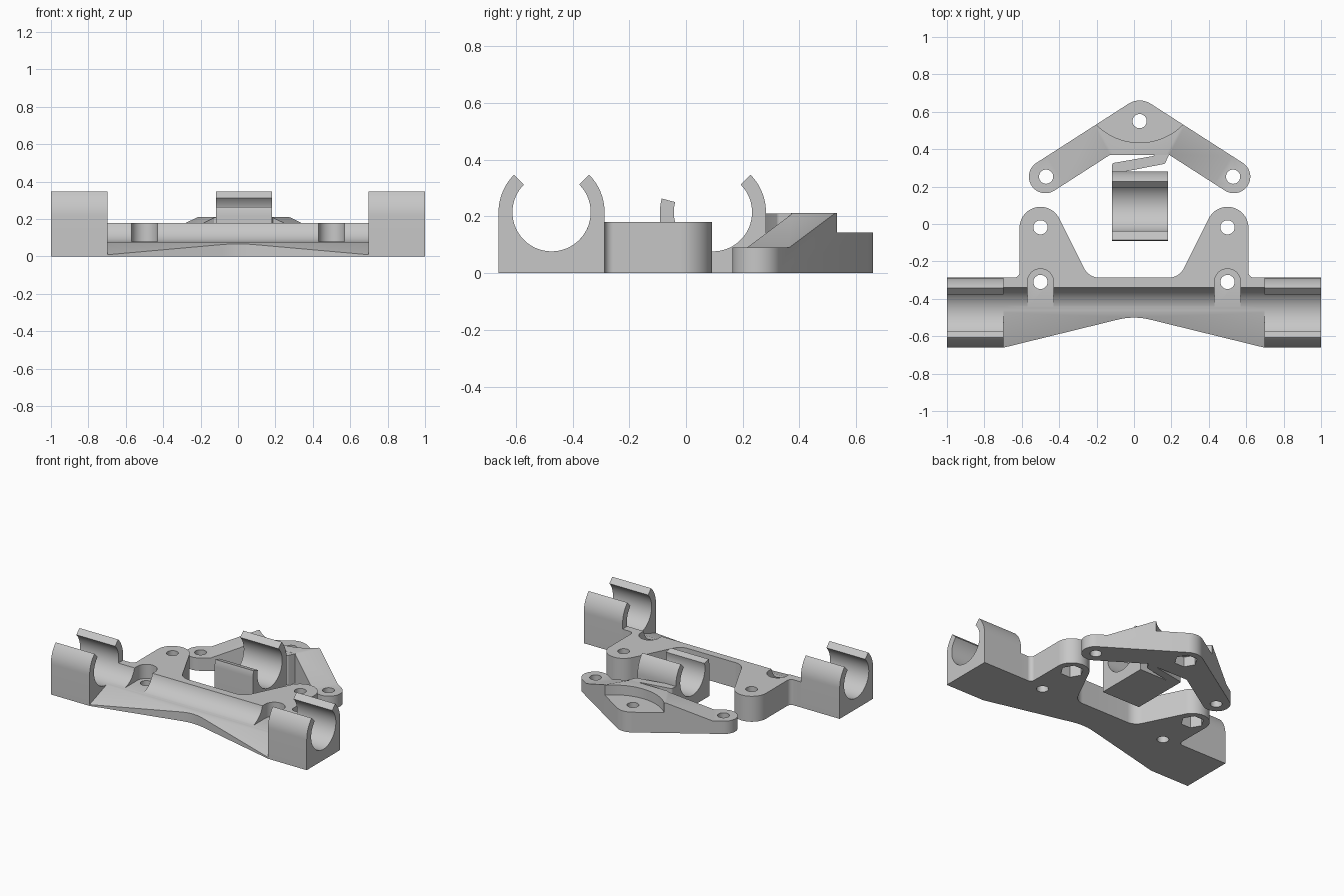
import bpy, bmesh
from math import cos, sin, pi, radians
from mathutils import Matrix, Vector

if "Cube" in bpy.data.objects:
    bpy.data.objects.remove(bpy.data.objects["Cube"])

grey = bpy.data.materials.new("plain_grey")
grey.use_nodes = True
grey.diffuse_color = (0.57, 0.57, 0.57, 1)
grey.node_tree.nodes["Principled BSDF"].inputs["Base Color"].default_value = (0.57, 0.57, 0.57, 1)

BORE, SHELL, AXIS_Z = 0.138, 0.187, 0.215   # tube clip radii and axis height
RAIL_Y, RAIL_X, FLOOR = -0.474, 0.697, 0.078
HOLE = 0.038


def axes(u, v, w):
    return Matrix((u, v, w)).transposed().to_4x4()


UP = Matrix.Identity(4)
ALONG_X = axes((0, 1, 0), (0, 0, 1), (1, 0, 0))


def prism(name, pts, low, high, frame=UP):
    """Extrude a flat outline from low to high along the frame's third axis."""
    bm = bmesh.new()
    bottom = [bm.verts.new((u, v, low)) for u, v in pts]
    top = [bm.verts.new((u, v, high)) for u, v in pts]
    bm.faces.new(bottom[::-1])
    bm.faces.new(top)
    for i in range(len(pts)):
        bm.faces.new((bottom[i - 1], bottom[i], top[i], top[i - 1]))
    bm.transform(frame)
    # Outward normals whatever the outline direction or frame handedness
    if bm.calc_volume(signed=True) < 0:
        bmesh.ops.reverse_faces(bm, faces=bm.faces)
    mesh = bpy.data.meshes.new(name)
    bm.to_mesh(mesh)
    bm.free()
    mesh.materials.append(grey)
    obj = bpy.data.objects.new(name, mesh)
    bpy.context.collection.objects.link(obj)
    return obj


def arc(x, y, r, start, end, steps):
    angles = [radians(start + (end - start) * i / steps) for i in range(steps + 1)]
    return [(x + r * cos(a), y + r * sin(a)) for a in angles]


def ring(x, y, r, sides=40):
    return arc(x, y, r, 0, 360, sides)[:-1]


def rounded(corners):
    """Outline from (x, y, radius) corners, each rounded by its radius."""
    out = []
    for i, (x, y, r) in enumerate(corners):
        p = Vector((x, y))
        if r == 0:
            out.append((x, y))
            continue
        a = (Vector(corners[i - 1][:2]) - p).normalized()
        b = (Vector(corners[(i + 1) % len(corners)][:2]) - p).normalized()
        half = a.angle(b) / 2
        centre = p + (a + b).normalized() * (r / sin(half))
        start = -((centre - p) - a * (centre - p).dot(a))
        turn = (pi - 2 * half) * (1 if a.x * b.y - a.y * b.x < 0 else -1)
        steps = max(4, int(abs(turn) / 0.1))
        for k in range(steps + 1):
            q = centre + Matrix.Rotation(turn * k / steps, 2) @ start
            out.append((q.x, q.y))
    return out


def mirrored(half):
    """Complete a half outline; corners on the centre line are kept once."""
    return half + [(-x, y, r) for x, y, r in reversed(half) if x > 0]


def cut(obj, cutters):
    bpy.context.view_layer.objects.active = obj
    for c in cutters:
        mod = obj.modifiers.new("cut", "BOOLEAN")
        mod.operation, mod.solver, mod.object = "DIFFERENCE", "EXACT", c
        bpy.ops.object.modifier_apply(modifier=mod.name)
        bpy.data.objects.remove(c)


def smooth(obj, angle):
    bpy.ops.object.select_all(action="DESELECT")
    obj.select_set(True)
    bpy.context.view_layer.objects.active = obj
    bpy.ops.object.shade_smooth_by_angle(angle=radians(angle))


def clip(name, x0, x1, y, front_tip):
    """Square-footed open tube clip; front_tip is the angle of its front lip."""
    pts = arc(0, 0, SHELL, 45, 0, 10)
    pts += [(SHELL, -AXIS_Z), (-SHELL, -AXIS_Z)]
    pts += arc(0, 0, SHELL, 180, front_tip, 10)
    pts += arc(0, 0, BORE, front_tip, 405, 50)
    smooth(prism(name, [(u + y, v + AXIS_Z) for u, v in pts], x0, x1, ALONG_X), 25)


# Rail with two bolt lugs
back = RAIL_Y + SHELL
rail = prism("rail", rounded(mirrored([
    (0, -0.49, 0.34), (RAIL_X, RAIL_Y - SHELL, 0), (RAIL_X, back, 0),
    (0.612, back, 0.03), (0.612, 0.454, 0.112), (0.2415, back, 0.09)])), 0, 0.18)
# Half-round trough, continued forward as a gentle downward slope
trough = arc(RAIL_Y, AXIS_Z, BORE, -90, 0, 16)
trough += [(RAIL_Y + BORE, 0.4), (-0.8, 0.4), (-0.8, -0.041)]
cutters = [prism("trough_cutter", trough, -0.8, 0.8, ALONG_X)]
for x in (-0.5, 0.5):
    slot = [(x - 0.07, -0.47, 0), (x + 0.07, -0.47, 0),
            (x + 0.07, -0.24, 0.0699), (x - 0.07, -0.24, 0.0699)]
    cutters += [prism("slot_cutter", rounded(slot), FLOOR + 0.002, 0.4),
                prism("bolt_cutter", ring(x, -0.31, HOLE), -0.1, 0.4),
                prism("bolt_cutter", ring(x, -0.018, HOLE), -0.1, 0.4),
                prism("nut_cutter", ring(x, -0.018, 0.075, 6), -0.1, 0.08)]
cut(rail, cutters)
smooth(rail, 18)

# Tube clips: one at each end of the rail, one loose in the middle
clip("right_clip", -1, -RAIL_X, RAIL_Y, 135)
clip("left_clip", RAIL_X, 1, RAIL_Y, 135)
clip("middle_clip", -0.118, 0.182, 0.095, 165)

# Bent mount with ramped arms and a round pocket
mount = prism("mount", rounded(mirrored([
    (0, 0.681, 0.11), (0.6255, 0.2794, 0.0879), (0.5303, 0.1309, 0.0879),
    (0.158, 0.37, 0)])), 0, 0.212)
cutters = [prism("pocket_cutter", ring(0, 0.761, 0.326, 80), 0.143, 0.4),
           prism("bolt_cutter", ring(0, 0.55, HOLE), -0.1, 0.4),
           prism("nut_cutter", ring(0, 0.55, 0.075, 6), -0.1, 0.07)]
ramp = [(-0.13, 0.232), (0.22, 0.09), (0.5, 0.09), (0.5, 0.232)]
for s in (-1, 1):
    arm = axes((s * 0.8415, -0.54, 0), (0, 0, 1), (s * 0.54, 0.8415, 0))
    cutters += [prism("ramp_cutter", ramp, 0.3, 0.7, arm),
                prism("bolt_cutter", ring(s * 0.5, 0.253, HOLE), -0.1, 0.4)]
cut(mount, cutters)
mount.location.x = 0.03
smooth(mount, 30)

# Slanted spring strip joining the middle clip to the mount
strip = prism("spring_strip", rounded([
    (-0.118, 0.275, 0), (-0.06, 0.278, 0), (0.165, 0.322, 0.015), (0.188, 0.372, 0),
    (0.12, 0.372, 0), (0.1, 0.363, 0), (-0.118, 0.325, 0.015)]), 0, 0.211)
smooth(strip, 18)
